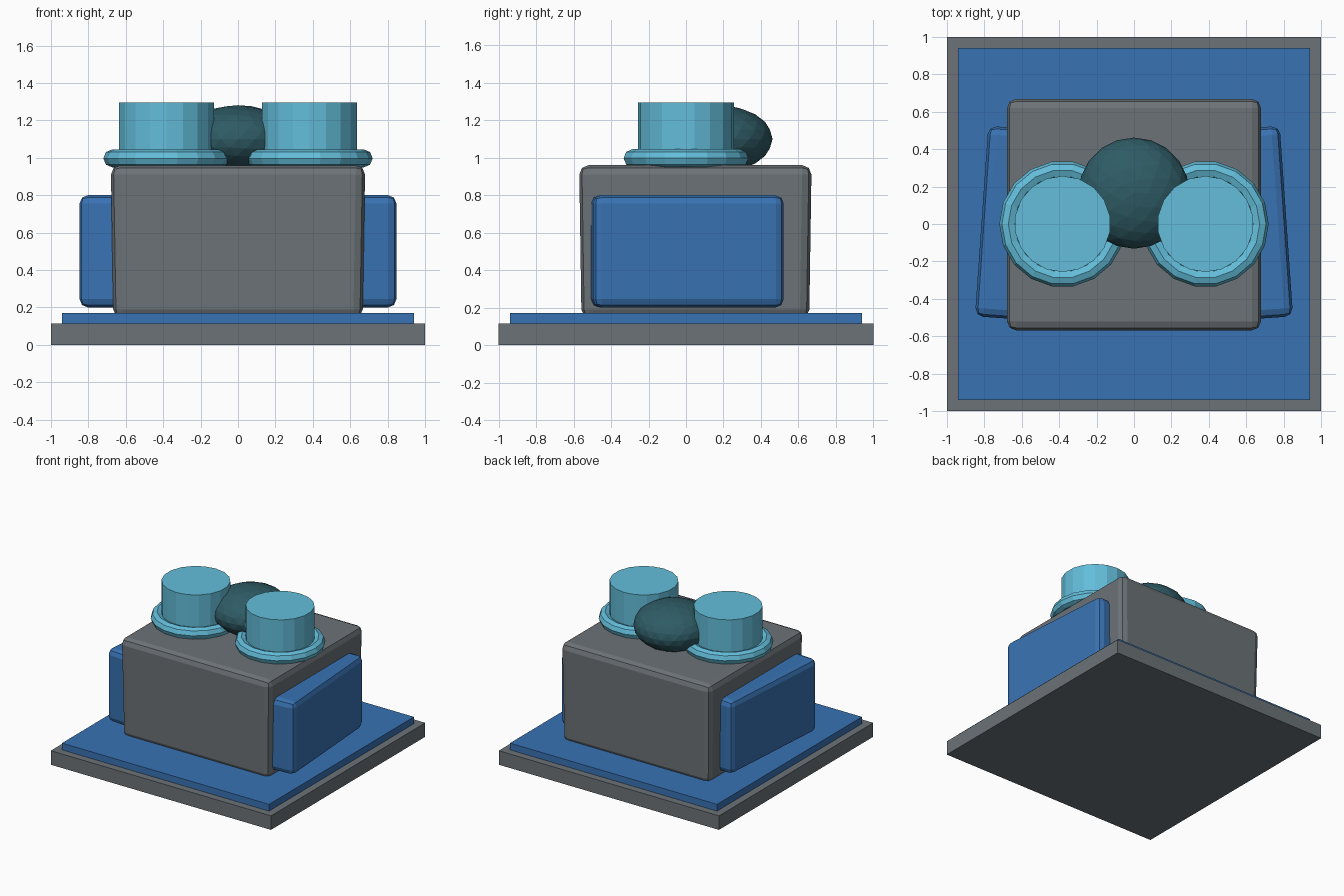
import bpy
import math

cube = bpy.data.objects.get("Cube")
if cube:
    bpy.data.objects.remove(cube, do_unlink=True)


def material(name, rgb):
    m = bpy.data.materials.new(name)
    m.use_nodes = True
    color = (*rgb, 1)
    m.diffuse_color = color
    m.node_tree.nodes["Principled BSDF"].inputs["Base Color"].default_value = color
    return m


GREY = material("slate grey", (0.15, 0.17, 0.185))
BLUE = material("blue", (0.04, 0.17, 0.45))
CYAN = material("light cyan", (0.125, 0.51, 0.70))
TEAL = material("dark teal", (0.028, 0.105, 0.13))


def finish(name, mat):
    ob = bpy.context.object
    ob.name = ob.data.name = name
    ob.data.materials.append(mat)
    return ob


def box(name, mat, center, size, bevel=0, turn=0, taper=1):
    bpy.ops.mesh.primitive_cube_add(size=1, location=center, rotation=(0, 0, turn))
    ob = finish(name, mat)
    for v in ob.data.vertices:
        k = taper if v.co.z < 0 else 1
        v.co.x *= size[0] * k
        v.co.y *= size[1] * k
        v.co.z *= size[2]
    if bevel:
        mod = ob.modifiers.new("rounded edges", "BEVEL")
        mod.width = bevel
        mod.segments = 2
    return ob


# Stepped plinth
box("base_slab", GREY, (0, 0, 0.057), (2, 2, 0.115))
box("base_pad", BLUE, (0, 0, 0.14), (1.88, 1.88, 0.06))

# Main body
box("body", GREY, (0, 0.05, 0.55), (1.36, 1.24, 0.82), 0.05, taper=0.98)

for side, label in ((1, "left"), (-1, "right")):
    # Side panels, toed out towards the front
    box(label + "_panel", BLUE, (side * 0.665, 0.005, 0.5), (0.3, 1.02, 0.6),
        0.045, turn=side * math.radians(4))
    # Drums with a collar ring
    x = side * 0.382
    bpy.ops.mesh.primitive_cylinder_add(vertices=18, radius=0.257, depth=0.36,
                                        location=(x, 0, 1.115))
    finish(label + "_drum", CYAN)
    bpy.ops.mesh.primitive_torus_add(major_segments=18, minor_segments=8,
                                     major_radius=0.29, minor_radius=0.048,
                                     location=(x, 0, 0.997))
    finish(label + "_collar", CYAN)

# Flattened dome between the drums
bpy.ops.mesh.primitive_ico_sphere_add(subdivisions=3, radius=0.297,
                                      location=(0, 0.165, 1.1))
dome = finish("dome", TEAL)
dome.scale.z = 0.61
